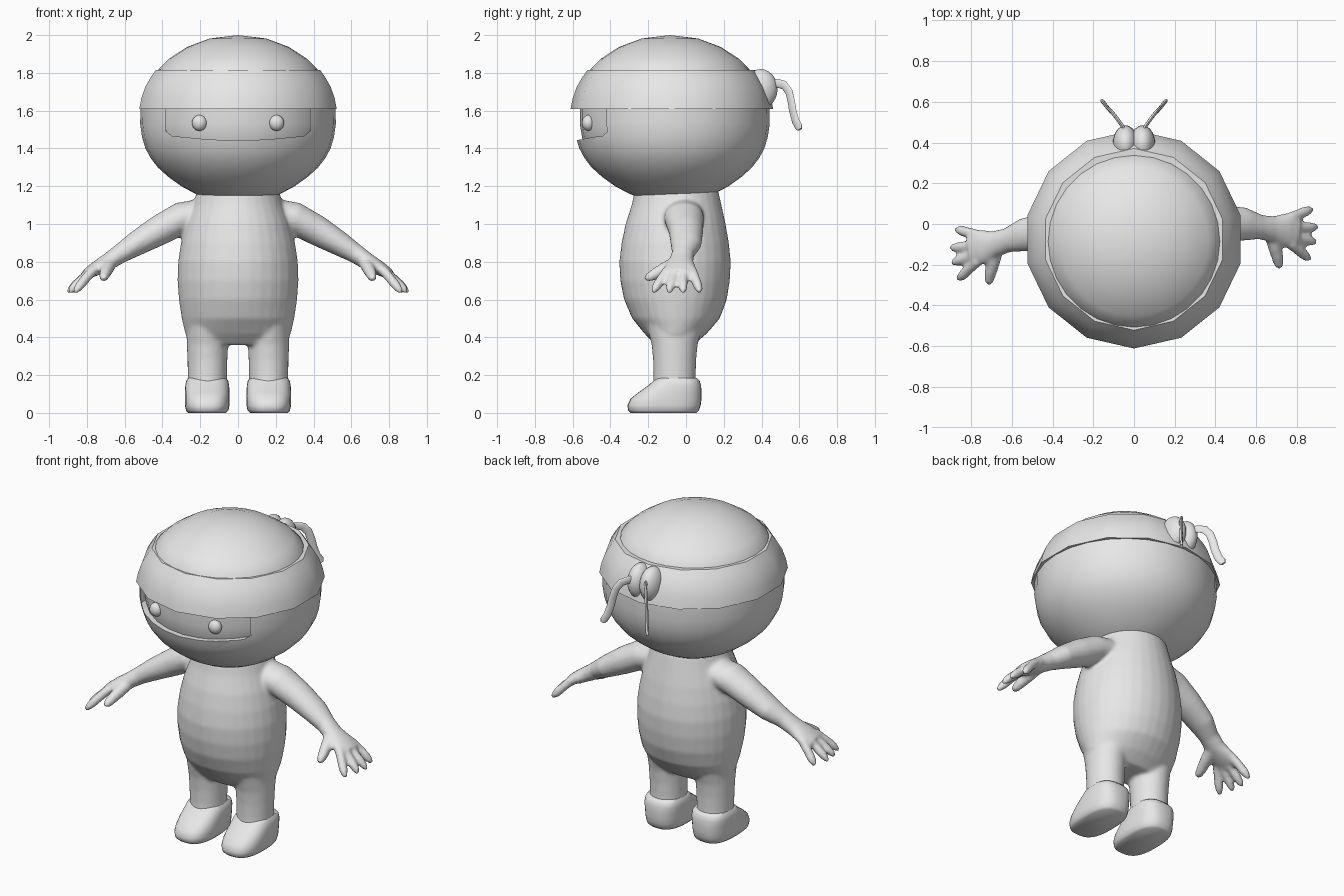
import bpy, bmesh, math
from mathutils import Vector

if "Cube" in bpy.data.objects:
    bpy.data.objects.remove(bpy.data.objects["Cube"])

mat = bpy.data.materials.new("plain grey")
mat.diffuse_color = (0.8, 0.8, 0.8, 1)
mat.use_nodes = True
mat.node_tree.nodes["Principled BSDF"].inputs["Base Color"].default_value = mat.diffuse_color
HEAD_Y = -0.075


def finish(name, bm, angle=40, smooth=True):
    bmesh.ops.remove_doubles(bm, verts=bm.verts, dist=0.0004)
    bmesh.ops.recalc_face_normals(bm, faces=bm.faces)
    me = bpy.data.meshes.new(name)
    bm.to_mesh(me)
    bm.free()
    ob = bpy.data.objects.new(name, me)
    bpy.context.collection.objects.link(ob)
    me.materials.append(mat)
    if smooth:
        shade(ob, angle)
    return ob


def activate(ob):
    bpy.ops.object.select_all(action='DESELECT')
    ob.select_set(True)
    bpy.context.view_layer.objects.active = ob


def shade(ob, angle):
    activate(ob)
    bpy.ops.object.shade_smooth_by_angle(angle=math.radians(angle))


def apply_mod(ob, kind, **settings):
    mod = ob.modifiers.new(kind, kind)
    for key, value in settings.items():
        setattr(mod, key, value)
    activate(ob)
    bpy.ops.object.modifier_apply(modifier=mod.name)


def loft(bm, rings, ref=(0, 1, 0), tangent=None, n=24, power=2):
    """Skin closed rings (x, y, z, radius along ref, radius across)."""
    ref = Vector(ref)
    centres = [Vector(r[:3]) for r in rings]
    loops = []
    for i, (c, r) in enumerate(zip(centres, rings)):
        a, b = centres[max(i - 1, 0)], centres[min(i + 1, len(rings) - 1)]
        t = Vector(tangent) if tangent else (b - a).normalized()
        u = (ref - t * ref.dot(t)).normalized()
        v = t.cross(u)
        loop = []
        for k in range(n):
            ang = 2 * math.pi * k / n
            p, q = (math.copysign(abs(f) ** (2 / power), f)
                    for f in (math.cos(ang), math.sin(ang)))
            loop.append(bm.verts.new(c + u * p * r[3] + v * q * r[4]))
        loops.append(loop)
    for lo, hi in zip(loops, loops[1:]):
        for k in range(n):
            m = (k + 1) % n
            bm.faces.new((lo[k], lo[m], hi[m], hi[k]))
    for loop, r in ((loops[0], rings[0]), (loops[-1], rings[-1])):
        if r[3] > 0.001:
            bm.faces.new(loop)


def lathe(name, profile, n, cy=HEAD_Y, angle=40):
    bm = bmesh.new()
    loft(bm, [(0, cy, z, r, r) for r, z in profile], (0, -1, 0), (0, 0, 1), n)
    return finish(name, bm, angle)


def ball(bm, centre, radii):
    new = bmesh.ops.create_uvsphere(bm, u_segments=20, v_segments=12, radius=1)["verts"]
    for v in new:
        v.co = Vector([c + r * p for c, r, p in zip(centre, radii, v.co)])


# body, legs, arms and hands, fused into one skin
bm = bmesh.new()
torso = [(0.36, .25, -.06, .10), (0.42, .28, -.055, .165), (0.5, .298, -.053, .232),
         (0.6, .313, -.056, .272), (0.7, .32, -.058, .290), (0.8, .317, -.058, .295),
         (0.9, .302, -.057, .284), (1.0, .277, -.055, .265), (1.1, .24, -.05, .238),
         (1.18, .215, -.05, .22)]
loft(bm, [(0, cy, z, ry, rx) for z, rx, cy, ry in torso], tangent=(0, 0, 1), n=32)

leg = [(.13, .105, .115), (.2, .104, .112), (.28, .106, .114), (.36, .109, .122), (.47, .112, .15)]
arm = [(.16, -.015, 1.06, .105, .08), (.30, -.01, 1.03, .105, .086), (.42, 0, .965, .092, .08),
       (.54, 0, .895, .082, .065), (.62, -.015, .845, .06, .052), (.68, -.025, .805, .064, .046),
       (.75, -.03, .765, .086, .038), (.805, -.037, .733, .075, .028)]
fingers = [(.03, .868, .072), (-.018, .893, -.015), (-.06, .887, -.088), (-.095, .858, -.17)]

for s in (1, -1):
    loft(bm, [(s * .162, -.06, z, ry, rx) for z, rx, ry in leg], tangent=(0, 0, 1))

    def place(x, y, z, a, b):
        # the left arm reaches slightly further forward
        return (s * x, y - (.14 * (x - .16) if s < 0 else 0), z, a, b)

    loft(bm, [place(*p) for p in arm])
    for y0, x1, y1 in fingers:
        path = []
        for f, r in ((0, .027), (.4, .026), (.75, .026), (.93, .021), (1.07, .010)):
            path.append(place(.765 + (x1 - .765) * f, y0 + (y1 - y0) * f,
                              .758 - .098 * f - .014 * f * f, r, r))
        loft(bm, path, n=12)
    # thumb
    loft(bm, [place(*p) for p in ((.67, -.04, .80, .035, .035), (.69, -.11, .765, .036, .034),
                                  (.705, -.165, .735, .031, .03), (.712, -.20, .716, .024, .024),
                                  (.714, -.218, .706, .011, .011))], ref=(0, 0, 1), n=12)
body = finish("body", bm, smooth=False)
apply_mod(body, 'REMESH', mode='VOXEL', voxel_size=0.011)
apply_mod(body, 'SMOOTH', factor=0.5, iterations=5)
shade(body, 60)

# feet
foot = [(0, .100, -.292, .055), (.012, .112, -.306, .068), (.04, .118, -.31, .078),
        (.075, .118, -.293, .082), (.11, .118, -.25, .082), (.145, .116, -.20, .08),
        (.17, .111, -.172, .072), (.185, .10, -.155, .058)]
for side, s in (("right", 1), ("left", -1)):
    bm = bmesh.new()
    loft(bm, [(s * .163, (f + b) / 2, z, (b - f) / 2, rx) for z, rx, f, b in foot],
         tangent=(0, 0, 1), n=32, power=2.7)
    finish(side + "_foot", bm, 50)

# head with a cut eye opening
head = lathe("head", [(.20, 1.15), (.235, 1.165), (.30, 1.2), (.37, 1.25), (.425, 1.3),
                      (.463, 1.35), (.49, 1.4), (.508, 1.46), (.518, 1.53), (.516, 1.62)], 28)
half = [(.38, 1.75), (.38, 1.49), (.35, 1.466), (.15, 1.447)]
outline = half + [(0, 1.443)] + [(-x, z) for x, z in reversed(half)]
bm = bmesh.new()
face = bm.faces.new([bm.verts.new((x, -.8, z)) for x, z in outline])
ext = bmesh.ops.extrude_face_region(bm, geom=[face])["geom"]
bmesh.ops.translate(bm, vec=(0, .43, 0), verts=[g for g in ext if isinstance(g, bmesh.types.BMVert)])
cutter = finish("opening_cutter", bm, smooth=False)
cutter.hide_render = True
apply_mod(head, 'BOOLEAN', operation='DIFFERENCE', object=cutter, solver='EXACT')
bpy.data.objects.remove(cutter)
shade(head, 35)

# face surface behind the opening
lathe("face", [(.44, 1.38), (.474, 1.45), (.487, 1.53), (.487, 1.62)], 28)

# eyes
for side, s in (("right", 1), ("left", -1)):
    bm = bmesh.new()
    ball(bm, (s * .204, -.517, 1.535), (.04, .034, .042))
    finish(side + "_eye", bm, 80)

# headband and skull cap
lathe("headband", [(.43, 1.61), (.536, 1.61), (.525, 1.665), (.504, 1.725), (.475, 1.775),
                   (.446, 1.815), (.40, 1.813)], 14, angle=35)
lathe("cap", [(.43, 1.78), (.42, 1.82), (.365, 1.875), (.27, 1.937), (.15, 1.982), (0, 2.0)],
      28, cy=-.085)

# knot and its two ribbon tails
bm = bmesh.new()
for s in (1, -1):
    ball(bm, (s * .042, .395, 1.715), (.062, .09, .105))
finish("knot", bm, 80)
tail = [(.03, .43, 1.735), (.06, .485, 1.745), (.085, .52, 1.735), (.105, .545, 1.70),
        (.117, .557, 1.65), (.125, .565, 1.60), (.137, .58, 1.545), (.150, .597, 1.515),
        (.155, .602, 1.50)]
for side, s in (("right", 1), ("left", -1)):
    bm = bmesh.new()
    last = len(tail) - 1
    loft(bm, [(s * x, y, z, .009, .014 if i == last else .024) for i, (x, y, z) in enumerate(tail)],
         ref=(s * .79, -.61, 0), n=12)
    finish(side + "_ribbon_tail", bm, 60)
